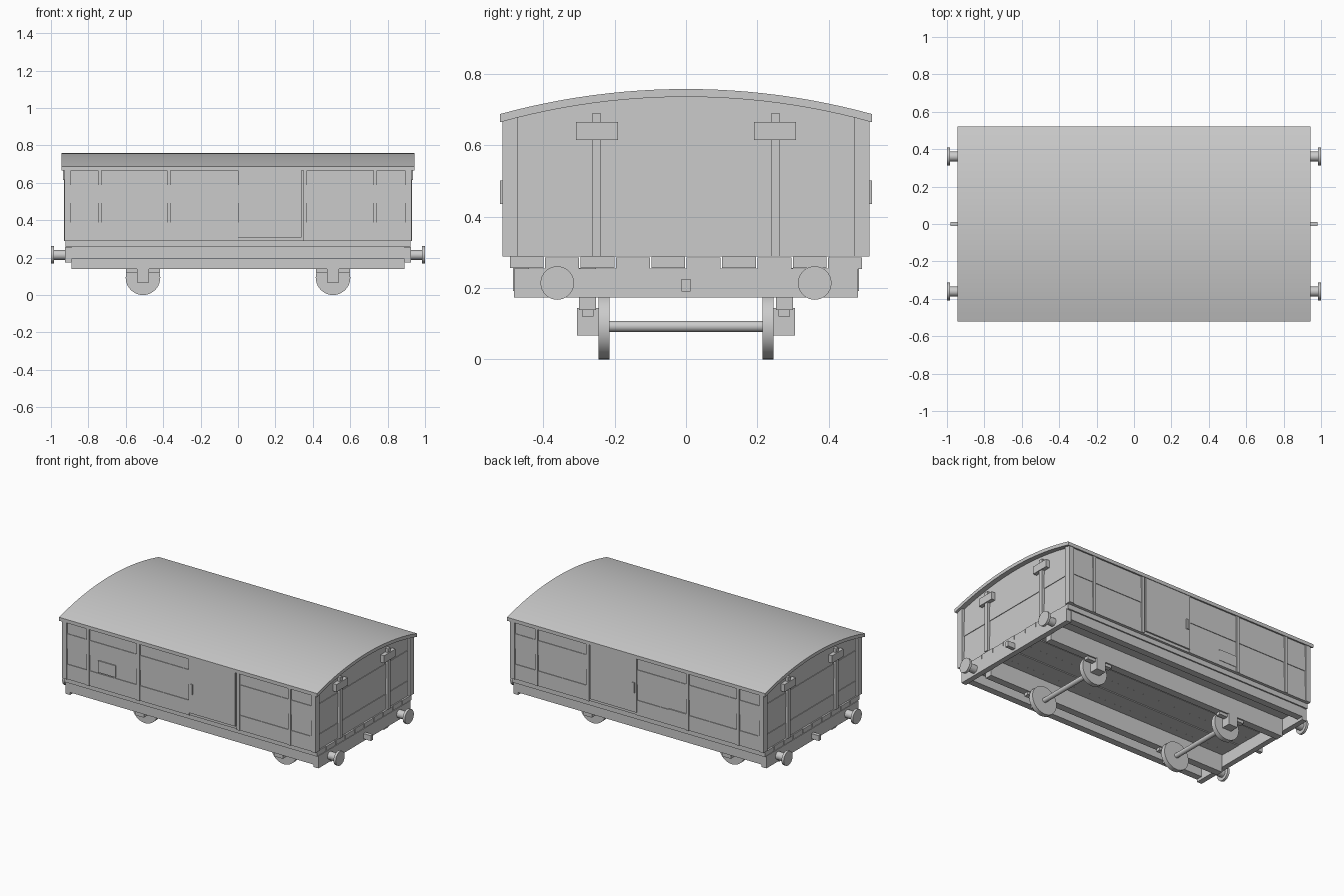
import bpy, bmesh, math
from mathutils import Matrix

if "Cube" in bpy.data.objects:
    bpy.data.objects.remove(bpy.data.objects["Cube"])


def finish(name, bm):
    bmesh.ops.recalc_face_normals(bm, faces=bm.faces)
    me = bpy.data.meshes.new(name)
    bm.to_mesh(me)
    bm.free()
    ob = bpy.data.objects.new(name, me)
    bpy.context.collection.objects.link(ob)
    return ob


def boxes(name, ranges):
    """One object from boxes given as (x0, x1, y0, y1, z0, z1)."""
    bm = bmesh.new()
    for x0, x1, y0, y1, z0, z1 in ranges:
        m = Matrix.Translation(((x0 + x1) / 2, (y0 + y1) / 2, (z0 + z1) / 2))
        m = m @ Matrix.Diagonal((abs(x1 - x0), abs(y1 - y0), abs(z1 - z0), 1))
        bmesh.ops.create_cube(bm, size=1, matrix=m)
    return finish(name, bm)


def rod(name, axis, center, radius, length, segs=32):
    bm = bmesh.new()
    rot = Matrix.Rotation(math.pi / 2, 4, 'Y' if axis == 'X' else 'X')
    bmesh.ops.create_cone(bm, cap_ends=True, segments=segs, radius1=radius, radius2=radius,
                          depth=length, matrix=Matrix.Translation(center) @ rot)
    return smooth(finish(name, bm))


def smooth(ob):
    bpy.ops.object.select_all(action='DESELECT')
    ob.select_set(True)
    bpy.context.view_layer.objects.active = ob
    bpy.ops.object.shade_smooth_by_angle(angle=math.radians(35))
    return ob


def extrude_x(name, profile, half):
    bm = bmesh.new()
    f = bm.faces.new([bm.verts.new((-half, y, z)) for y, z in profile])
    new = bmesh.ops.extrude_face_region(bm, geom=[f])['geom']
    bmesh.ops.translate(bm, vec=(2 * half, 0, 0),
                        verts=[v for v in new if isinstance(v, bmesh.types.BMVert)])
    return finish(name, bm)


def arc(half, edge_z, rise, n=24):
    r = (half ** 2 + rise ** 2) / (2 * rise)
    a = math.asin(half / r)
    return [(r * math.sin(t), edge_z + rise - r + r * math.cos(t))
            for t in (a - 2 * a * i / n for i in range(n + 1))]


S = (-1, 1)
BASE = 0.288

# Curved roof and the body below it
smooth(extrude_x("roof", arc(0.521, 0.688, 0.07) + arc(0.521, 0.665, 0.071)[::-1], 0.943))
extrude_x("body", [(-0.505, BASE), (0.505, BASE)] + arc(0.505, 0.672, 0.067), 0.91)

# Alternate planks stand slightly proud
rows = [(BASE, 0.387), (0.492, 0.588)]
bays = [(-0.893, -0.748), (-0.73, -0.38), (-0.36, 0.0), (0.37, 0.725), (0.742, 0.893)]
boxes("side_planks", [(a, b, s * 0.49, s * 0.509, z0, z1)
                      for s in S for a, b in bays for z0, z1 in rows])
boxes("end_planks", [(s * 0.9, s * 0.914, -0.47, 0.47, z0, z1) for s in S for z0, z1 in rows])

# Corner angles, wrapping both faces
boxes("corner_posts", [r for sx in S for sy in S for r in (
    (sx * 0.893, sx * 0.927, sy * 0.5, sy * 0.515, BASE, 0.672),
    (sx * 0.9, sx * 0.927, sy * 0.473, sy * 0.515, BASE, 0.679))])

# Side posts
boxes("side_posts", [(a, b, s * 0.5, s * 0.515, BASE, 0.668) for s in S for a, b in
                     [(-0.748, -0.73), (-0.38, -0.36), (0.35, 0.37), (0.725, 0.743)]])

# Doors with handles
boxes("side_doors", [(0, 0.34, s * 0.5, s * 0.515, 0.307, 0.668) for s in S])
boxes("door_handles", [(0.014, 0.03, s * 0.51, s * 0.521, 0.435, 0.502) for s in S])

# Notice plates
boxes("notice_plates", [(-0.665, -0.537, -0.5, -0.512, 0.395, 0.472),
                        (-0.36, -0.23, 0.5, 0.512, 0.32, 0.393)])

# End stanchions with brackets
boxes("end_stanchions", [r for sx in S for sy in S for r in (
    (sx * 0.9, sx * 0.93, sy * 0.238, sy * 0.263, BASE, 0.69),
    (sx * 0.9, sx * 0.936, sy * 0.19, sy * 0.308, 0.615, 0.665))])

# Floor boards, alternately a little lower
boxes("floor_boards", [(-0.922, 0.922, -0.494 + i * 0.0992, -0.494 + i * 0.0992 + 0.095,
                        0.256 - 0.003 * (i % 2), 0.288 - 0.003 * (i % 2)) for i in range(10)])

# Underframe
boxes("headstocks", [(s * 0.89, s * 0.925, -0.482, 0.482, 0.174, 0.255) for s in S])
boxes("outer_beams", [(-0.89, 0.89, s * 0.44, s * 0.485, 0.192, 0.256) for s in S])
boxes("inner_beams", [(-0.89, 0.89, s * 0.252, s * 0.3, 0.139, 0.256) for s in S])

# Couplings and buffers
boxes("couplings", [(s * 0.92, s * 0.98, -0.012, 0.012, 0.19, 0.225) for s in S])
for sx in S:
    for sy in S:
        rod("buffer_shank", 'X', (sx * 0.953, sy * 0.361, 0.214), 0.026, 0.07, 24)
        rod("buffer_head", 'X', (sx * 0.992, sy * 0.361, 0.214), 0.047, 0.016)

# Wheelsets with springs and axle boxes
for x in (-0.508, 0.508):
    rod("axle", 'Y', (x, 0, 0.0925), 0.0155, 0.5, 16)
    for s in S:
        rod("wheel", 'Y', (x, s * 0.2305, 0.0925), 0.0925, 0.031, 40)
    boxes("axle_boxes", [(x - 0.033, x + 0.033, s * 0.243, s * 0.305, 0.067, 0.144) for s in S])
    boxes("springs", [(x - 0.092, x + 0.092, s * 0.26, s * 0.291, 0.12, 0.14) for s in S])
